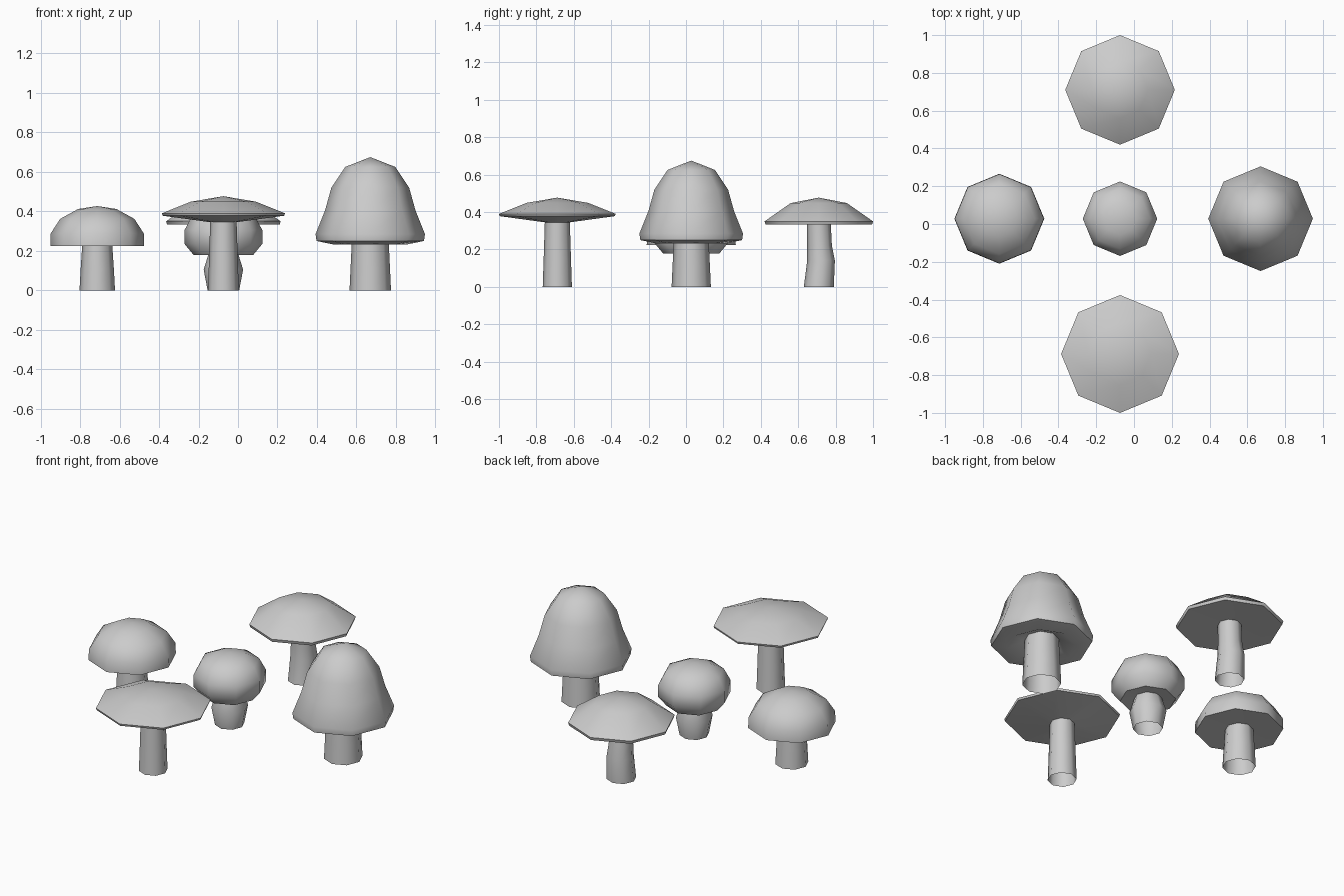
import bpy, bmesh, math

if "Cube" in bpy.data.objects:
    bpy.data.objects.remove(bpy.data.objects["Cube"])

SIDES = 8


def lathe(name, x, y, profile, angle=40):
    """Octagonal revolve; profile rows are (radius, z[, y shift]). Radius 0 closes to a tip."""
    bm = bmesh.new()
    rings = []
    for r, z, *shift in profile:
        dy = shift[0] if shift else 0
        if r == 0:
            rings.append([bm.verts.new((0, dy, z))])
        else:
            rings.append([bm.verts.new((r * math.cos(i * math.tau / SIDES),
                                        r * math.sin(i * math.tau / SIDES) + dy, z))
                          for i in range(SIDES)])
    for a, b in zip(rings, rings[1:]):
        for i in range(SIDES):
            j = (i + 1) % SIDES
            if len(b) == 1:
                bm.faces.new((a[i], a[j], b[0]))
            else:
                bm.faces.new((a[i], a[j], b[j], b[i]))
    bmesh.ops.recalc_face_normals(bm, faces=bm.faces)
    mesh = bpy.data.meshes.new(name)
    bm.to_mesh(mesh)
    bm.free()
    obj = bpy.data.objects.new(name, mesh)
    obj.location = (x, y, 0)
    bpy.context.collection.objects.link(obj)
    bpy.ops.object.select_all(action='DESELECT')
    obj.select_set(True)
    bpy.context.view_layer.objects.active = obj
    bpy.ops.object.shade_smooth_by_angle(angle=math.radians(angle + 8))
    return obj


def mushroom(kind, x, y, stem, cap):
    lathe(kind + "_stem", x, y, stem)
    # the underside of the cap starts where the stem ends
    lathe(kind + "_cap", x, y, [stem[-1]] + cap)


# Button mushroom with a domed, flat-bottomed cap
mushroom("dome", -0.713, 0.028,
         [(0.09, 0), (0.084, 0.11), (0.076, 0.23)],
         [(0.238, 0.225), (0.236, 0.288), (0.188, 0.362), (0.097, 0.412), (0, 0.427)])

# Small round mushroom with a bulging stem
mushroom("round", -0.074, 0.028,
         [(0.08, 0), (0.10, 0.105), (0.075, 0.185)],
         [(0.15, 0.178), (0.197, 0.235), (0.197, 0.305),
          (0.16, 0.375), (0.085, 0.41), (0, 0.422)])

# Tall bell mushroom with a hollow underside
mushroom("bell", 0.67, 0.028,
         [(0.105, 0), (0.10, 0.11), (0.092, 0.275)],
         [(0.185, 0.232), (0.272, 0.25), (0.277, 0.285), (0.229, 0.405),
          (0.197, 0.52), (0.127, 0.625), (0, 0.675)])

# Wide flat mushroom with a conical underside
mushroom("flat", -0.074, -0.688,
         [(0.078, 0), (0.073, 0.15), (0.067, 0.345)],
         [(0.308, 0.378), (0.312, 0.39), (0.165, 0.449), (0, 0.477)])

# Parasol mushroom with a slightly bent stem
mushroom("parasol", -0.074, 0.71,
         [(0.08, 0), (0.074, 0.14, 0.012), (0.066, 0.22, 0.004), (0.064, 0.34)],
         [(0.285, 0.333), (0.29, 0.35), (0.15, 0.448), (0, 0.477)])
